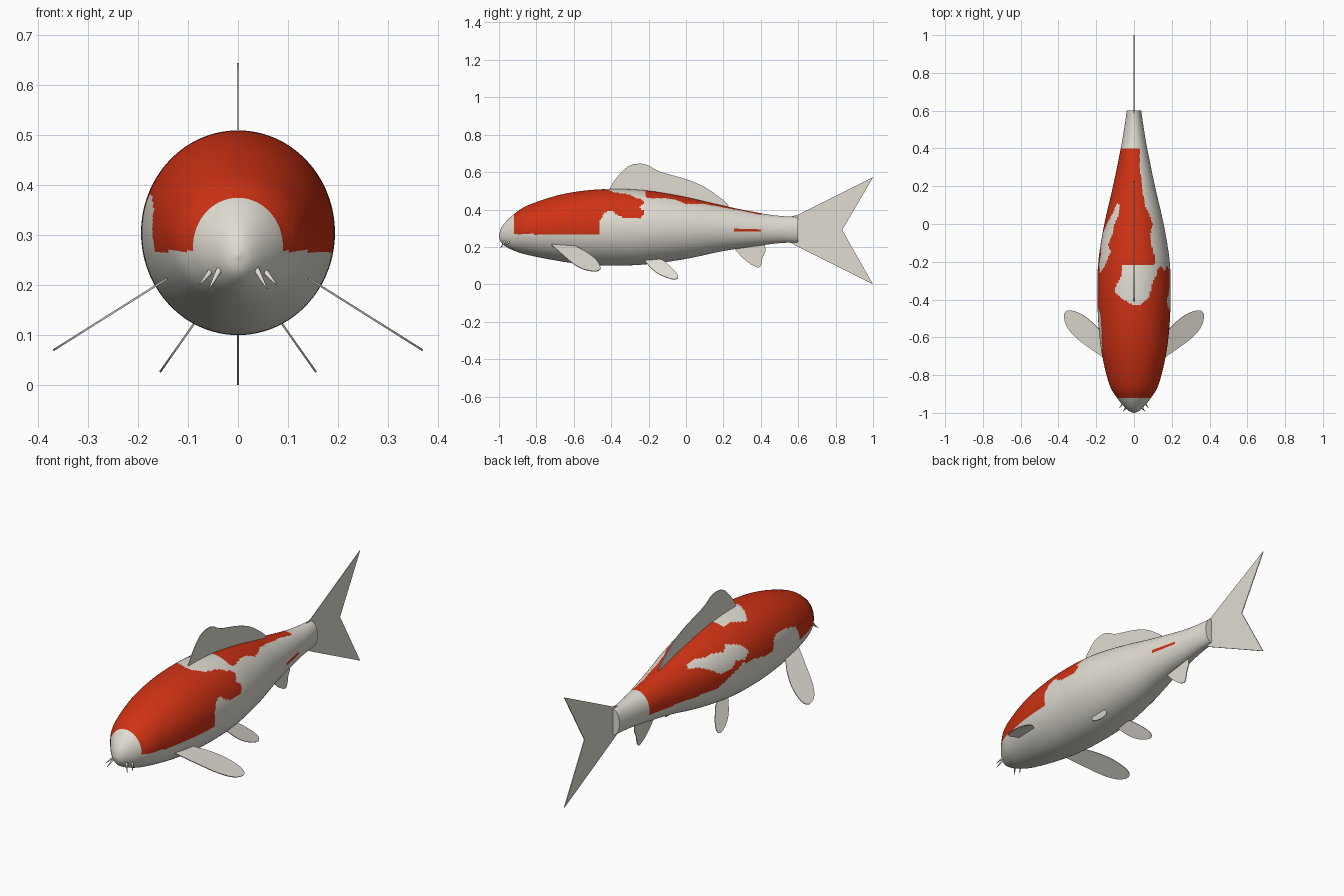
import bpy, bmesh, math
from mathutils import Vector

if "Cube" in bpy.data.objects:
    bpy.data.objects.remove(bpy.data.objects["Cube"])


def material(name, rgb):
    m = bpy.data.materials.new(name)
    m.diffuse_color = (*rgb, 1)
    m.use_nodes = True
    m.node_tree.nodes["Principled BSDF"].inputs["Base Color"].default_value = m.diffuse_color
    return m


WHITE = material("pearl white", (0.75, 0.72, 0.65))
RED = material("orange red", (0.63, 0.032, 0.007))


def smooth_path(points, step):
    """Catmull-Rom samples through an open list of points."""
    pts = [Vector(p) for p in points]
    out = []
    for i in range(len(pts) - 1):
        p0, p1, p2 = pts[max(i - 1, 0)], pts[i], pts[i + 1]
        p3 = pts[min(i + 2, len(pts) - 1)]
        n = max(4, round((p2 - p1).length / step))
        for k in range(n):
            t = k / n
            out.append(0.5 * (2 * p1 + (p2 - p0) * t
                              + (2 * p0 - 5 * p1 + 4 * p2 - p3) * t * t
                              + (3 * p1 - p0 - 3 * p2 + p3) * t ** 3))
    out.append(pts[-1])
    return out


def inside(u, v, poly):
    hit = False
    for (a, b), (c, d) in zip(poly, poly[1:] + poly[:1]):
        if (b > v) != (d > v) and u < (c - a) * (v - b) / (d - b) + a:
            hit = not hit
    return hit


def finish(bm, name, mats):
    bmesh.ops.recalc_face_normals(bm, faces=bm.faces)
    me = bpy.data.meshes.new(name)
    bm.to_mesh(me)
    bm.free()
    ob = bpy.data.objects.new(name, me)
    bpy.context.collection.objects.link(ob)
    for m in mats:
        me.materials.append(m)
    return ob


def smooth(ob):
    bpy.ops.object.select_all(action='DESELECT')
    ob.select_set(True)
    bpy.context.view_layer.objects.active = ob
    bpy.ops.object.shade_smooth_by_angle(angle=math.radians(40))


# White areas that interrupt the red back
RIGHT_FLANK = [(-.46, .2), (-.46, .34), (-.44, .38), (-.4, .395), (-.35, .36),
               (-.24, .355), (-.22, .39), (-.25, .41), (-.22, .44), (-.26, .468),
               (-.22, .475), (-.2, .46), (-.1, .46), (-.05, .45), (0, .43),
               (.1, .43), (.2, .41), (.3, .393), (.41, .369), (.42, .2)]
LEFT_FLANK = [(-.7, .2), (-.69, .29), (-.66, .35), (-.6, .37), (-.5, .385),
              (-.46, .37), (-.44, .32), (-.4, .31), (-.3, .33), (-.2, .34),
              (-.1, .3), (-.03, .27), (-.03, .2)]
LEFT_ISLAND = [(-.26, .38), (-.22, .42), (-.15, .445), (-.11, .42), (-.05, .43),
               (0, .425), (.05, .43), (.1, .42), (.11, .405), (.05, .395),
               (0, .37), (-.05, .335), (-.12, .335), (-.16, .365), (-.22, .355)]
SADDLE = [(-.06, -.215), (.125, -.22), (.125, -.26), (.1, -.3), (.08, -.39),
          (.04, -.425), (0, -.43), (-.06, -.4), (-.1, -.36), (-.095, -.33),
          (-.07, -.28)]


def is_red(p):
    x, y, z = p
    if not -.92 < y < .405 or z < .268:
        return False
    if z > .4 and inside(x, y, SADDLE):
        return False
    if x > 0:
        streak = .26 < y < .4 and .28 < z < .296
        return streak or not inside(y, z, RIGHT_FLANK)
    return not (inside(y, z, LEFT_FLANK) or inside(y, z, LEFT_ISLAND))


# Body: lofted ellipses, each row is y, top, bottom, half width
PROFILE = [(-1, .262, .256, .002), (-.99, .297, .226, .026), (-.965, .333, .203, .054),
           (-.92, .375, .18, .09), (-.85, .42, .158, .13), (-.7, .472, .128, .168),
           (-.55, .5, .108, .187), (-.38, .51, .1, .194), (-.2, .5, .108, .189),
           (0, .466, .136, .157), (.2, .42, .178, .111), (.4, .38, .208, .07),
           (.5, .366, .22, .053), (.6, .36, .225, .038)]
SIDES = 128
bm = bmesh.new()
rings = []
for y, top, bottom, w in smooth_path(PROFILE, .008):
    mid, h = (top + bottom) / 2, (top - bottom) / 2
    rings.append([bm.verts.new((w * math.cos(a), y, mid + h * math.sin(a)))
                  for a in (2 * math.pi * i / SIDES for i in range(SIDES))])
for r, s in zip(rings, rings[1:]):
    for i in range(SIDES):
        j = (i + 1) % SIDES
        bm.faces.new((r[i], r[j], s[j], s[i]))
bm.faces.new(rings[0])
bm.faces.new(rings[-1])
for f in bm.faces:
    f.material_index = int(is_red(f.calc_center_median()))
smooth(finish(bm, "body", [WHITE, RED]))


# Fins: thin plates from side outlines (y, z); lean gives x from z
def fin(name, outline, root, lean=None, rounded=True, mirror=False):
    edge = [tuple(p) for p in smooth_path(outline, .02)] if rounded else outline
    bm = bmesh.new()
    bm.faces.new([bm.verts.new((lean(z) if lean else 0, y, z))
                  for y, z in edge + root])
    ob = finish(bm, name, [WHITE])
    mod = ob.modifiers.new("thickness", 'SOLIDIFY')
    mod.thickness, mod.offset = .004, 0
    if mirror:
        ob.modifiers.new("pair", 'MIRROR')
    return ob


fin("dorsal_fin", [(-.415, .5), (-.375, .565), (-.31, .63), (-.25, .645), (-.2, .635),
                   (-.14, .603), (0, .562), (.1, .52), (.18, .465), (.225, .425),
                   (.22, .405)], [(.1, .42), (-.1, .46), (-.38, .48)])
fin("tail_fin", [(.56, .362), (.6, .372), (1, .572), (.835, .29), (1, 0), (.6, .2),
                 (.56, .222)], [], rounded=False)
fin("anal_fin", [(.25, .2), (.3, .145), (.345, .108), (.385, .09), (.402, .105),
                 (.41, .145), (.425, .18), (.42, .215)], [(.3, .23)])
fin("pectoral_fin", [(-.72, .212), (-.66, .158), (-.6, .108), (-.54, .078), (-.48, .07),
                     (-.457, .088), (-.48, .13), (-.53, .17), (-.585, .2)],
    [(-.6, .225), (-.7, .225)], lambda z: .155 + (.205 - z) / .63, mirror=True)
fin("pelvic_fin", [(-.225, .13), (-.18, .08), (-.13, .047), (-.065, .026), (-.042, .038),
                   (-.055, .065), (-.09, .1), (-.125, .13)], [(-.17, .14)],
    lambda z: .09 + (.12 - z) / 1.42, mirror=True)


# Barbels: short tapered whiskers beside the mouth
def barbel(name, base, tip, radius):
    base, tip = Vector(base), Vector(tip)
    d = tip - base
    bm = bmesh.new()
    bmesh.ops.create_cone(bm, cap_ends=True, segments=12, radius1=radius,
                          radius2=.001, depth=d.length)
    turn = d.to_track_quat('Z', 'Y')
    for v in bm.verts:
        v.co = turn @ v.co + (base + tip) / 2
    ob = finish(bm, name, [WHITE])
    smooth(ob)
    ob.modifiers.new("pair", 'MIRROR')


barbel("inner_barbel", (.035, -.965, .235), (.058, -.992, .193), .007)
barbel("outer_barbel", (.055, -.945, .227), (.077, -.975, .201), .006)
